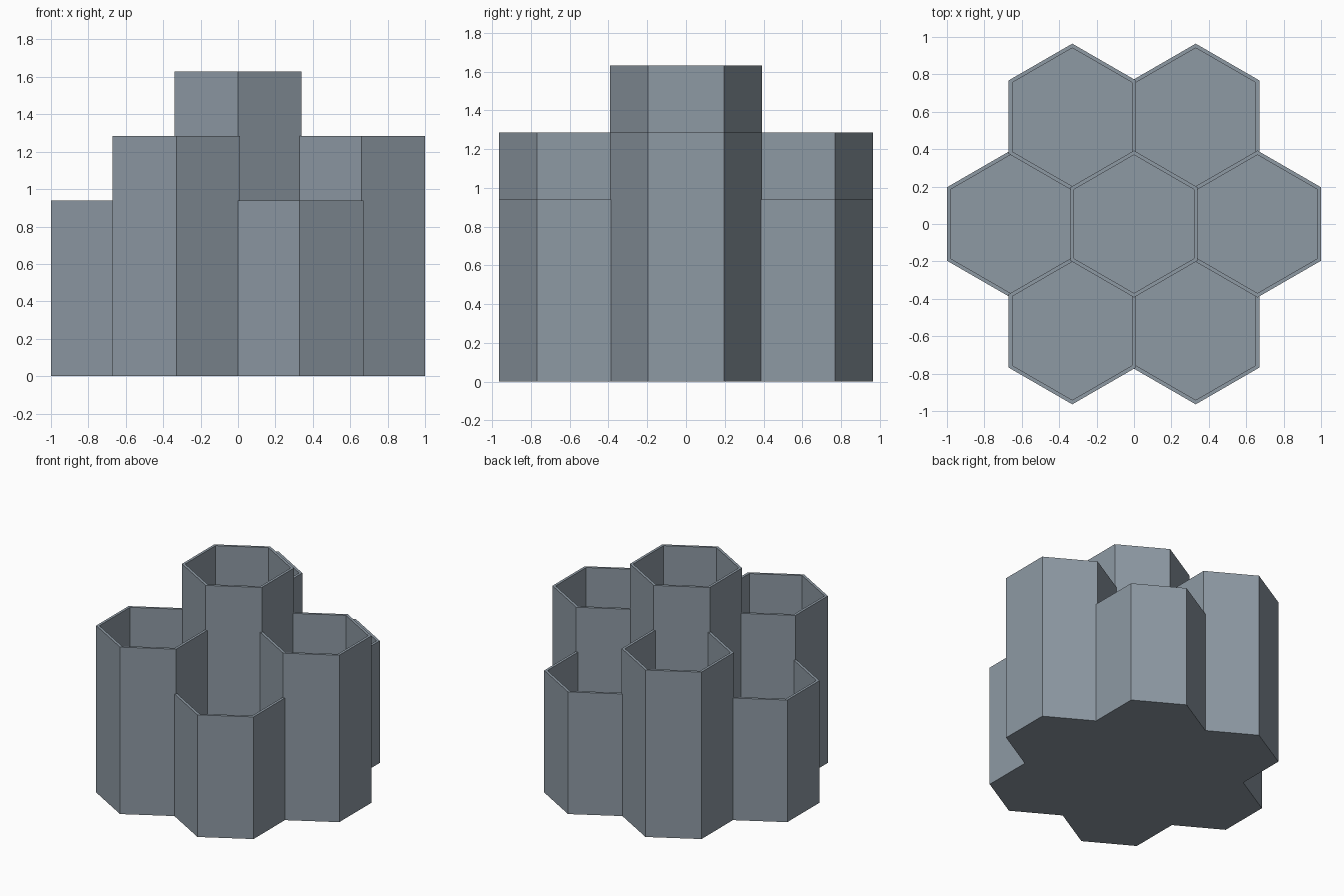
import bpy, bmesh, math

if "Cube" in bpy.data.objects:
    bpy.data.objects.remove(bpy.data.objects["Cube"])

WALL = 0.02            # shared wall between neighbouring cells
INNER = 0.32           # inner apothem
OUTER = INNER + WALL   # outer apothem
PITCH = 2 * INNER + WALL
FLOOR = 0.02

slate = bpy.data.materials.new("slate grey")
slate.diffuse_color = (0.27, 0.32, 0.37, 1)
slate.use_nodes = True
slate.node_tree.nodes["Principled BSDF"].inputs["Base Color"].default_value = slate.diffuse_color


def hex_ring(bm, apothem, z):
    """Pointy-top hexagon ring of vertices."""
    r = apothem / math.cos(math.pi / 6)
    return [bm.verts.new((r * math.cos(math.radians(30 + 60 * i)),
                          r * math.sin(math.radians(30 + 60 * i)), z))
            for i in range(6)]


def hex_cup(name, x, y, height):
    """Hollow hexagonal cup: bottom, outer wall, rim, inner wall, floor."""
    bm = bmesh.new()
    rings = [hex_ring(bm, OUTER, 0), hex_ring(bm, OUTER, height),
             hex_ring(bm, INNER, height), hex_ring(bm, INNER, FLOOR)]
    for a, b in zip(rings, rings[1:]):
        for i in range(6):
            j = (i + 1) % 6
            bm.faces.new((a[i], a[j], b[j], b[i]))
    bm.faces.new(rings[0][::-1])
    bm.faces.new(rings[-1])
    bmesh.ops.recalc_face_normals(bm, faces=bm.faces)
    mesh = bpy.data.meshes.new(name)
    bm.to_mesh(mesh)
    bm.free()
    mesh.materials.append(slate)
    obj = bpy.data.objects.new(name, mesh)
    obj.location = (x, y, 0)
    bpy.context.collection.objects.link(obj)


# Tall centre cup with six cups of alternating height around it
hex_cup("centre_cup", 0, 0, 1.63)
names = ["right", "back_right", "back_left", "left", "front_left", "front_right"]
for i, side in enumerate(names):
    a = math.radians(60 * i)
    hex_cup(side + "_cup", PITCH * math.cos(a), PITCH * math.sin(a),
            0.94 if i % 2 else 1.285)
